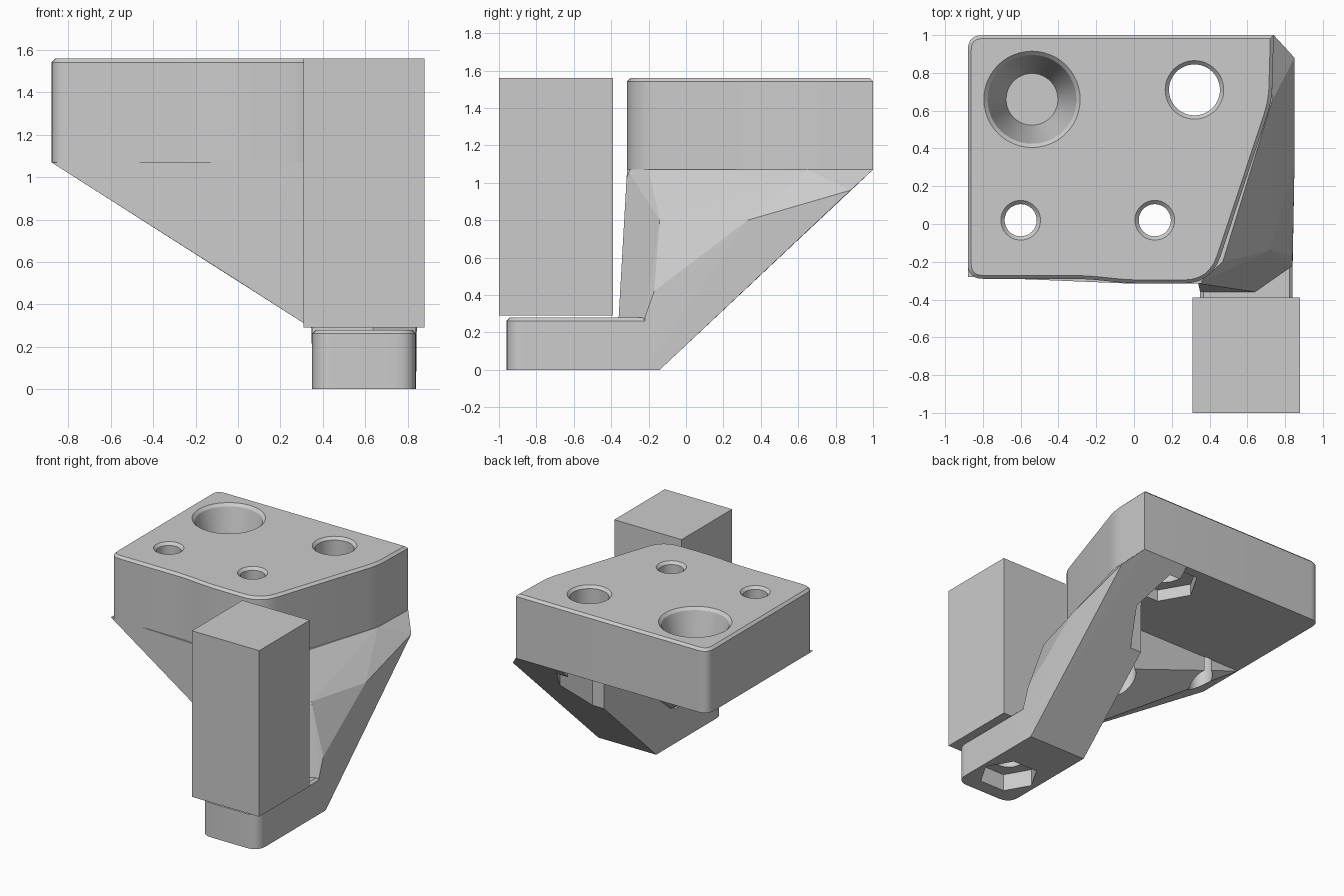
import bpy, bmesh, math
from mathutils import Vector

cube = bpy.data.objects.get("Cube")
if cube:
    bpy.data.objects.remove(cube, do_unlink=True)

grey = bpy.data.materials.new("plain_grey")
grey.use_nodes = True
colour = (0.6, 0.6, 0.6, 1)
grey.diffuse_color = colour
grey.node_tree.nodes["Principled BSDF"].inputs["Base Color"].default_value = colour


def finish(name, bm):
    bmesh.ops.recalc_face_normals(bm, faces=bm.faces)
    mesh = bpy.data.meshes.new(name)
    bm.to_mesh(mesh)
    bm.free()
    mesh.materials.append(grey)
    obj = bpy.data.objects.new(name, mesh)
    bpy.context.collection.objects.link(obj)
    return obj


def hull(name, points):
    bm = bmesh.new()
    for p in points:
        bm.verts.new(p)
    bmesh.ops.convex_hull(bm, input=bm.verts)
    for v in [v for v in bm.verts if not v.link_faces]:
        bm.verts.remove(v)
    bmesh.ops.dissolve_limit(bm, angle_limit=0.01, verts=bm.verts, edges=bm.edges)
    return finish(name, bm)


def rounded(corners, steps=6):
    """Outline from (x, y, cut) corners, each softened by a quadratic arc."""
    out = []
    for i, (x, y, r) in enumerate(corners):
        p = Vector((x, y))
        if not r:
            out.append(p)
            continue
        a = p + (Vector(corners[i - 1][:2]) - p).normalized() * r
        b = p + (Vector(corners[(i + 1) % len(corners)][:2]) - p).normalized() * r
        for k in range(steps + 1):
            t = k / steps
            out.append(a * (1 - t) ** 2 + p * 2 * t * (1 - t) + b * t * t)
    return out


def slab(name, outline, z0, z1, chamfer):
    bm = bmesh.new()
    base = bm.faces.new([bm.verts.new((p.x, p.y, z0)) for p in outline])
    res = bmesh.ops.extrude_face_region(bm, geom=[base], use_keep_orig=True)
    top = [g for g in res["geom"] if isinstance(g, bmesh.types.BMVert)]
    bmesh.ops.translate(bm, verts=top, vec=(0, 0, z1 - z0))
    bmesh.ops.recalc_face_normals(bm, faces=bm.faces)
    rim = [e for e in bm.edges if all(v.co.z > z1 - 1e-4 for v in e.verts)]
    bmesh.ops.bevel(bm, geom=rim, offset=chamfer, segments=1, affect='EDGES')
    return finish(name, bm)


def lathe(x, y, profile, sides=48):
    """Closed solid of revolution from (radius, z) pairs, used as a cutter."""
    bm = bmesh.new()
    rings = []
    for r, z in profile:
        angles = [2 * math.pi * k / sides for k in range(sides)]
        rings.append([bm.verts.new((x + r * math.cos(a), y + r * math.sin(a), z))
                      for a in angles])
    for lo, hi in zip(rings, rings[1:]):
        for k in range(sides):
            n = (k + 1) % sides
            bm.faces.new((lo[k], lo[n], hi[n], hi[k]))
    bm.faces.new(rings[0])
    bm.faces.new(rings[-1])
    obj = finish("cutter", bm)
    obj.hide_render = True
    return obj


def cut(obj, cutters):
    bpy.context.view_layer.objects.active = obj
    for c in cutters:
        mod = obj.modifiers.new("cut", 'BOOLEAN')
        mod.operation = 'DIFFERENCE'
        mod.solver = 'EXACT'
        mod.object = c
        bpy.ops.object.modifier_apply(modifier=mod.name)


TOP, UNDER = 1.56, 1.07

# Mounting plate
plate = slab("mounting_plate", rounded([
    (-.88, -.29, .08), (-.25, -.29, .1), (-.03, -.315, .1), (.41, -.315, .15),
    (.73, .65, .08), (.74, 1, 0), (-.88, 1, .08)]), UNDER, TOP, .018)

# Tapered front gusset
gusset = hull("front_gusset", [
    (-.88, -.28, UNDER), (-.25, -.29, UNDER), (-.03, -.315, UNDER), (.36, -.315, UNDER),
    (-.88, .1, UNDER), (.36, .1, UNDER), (.36, .1, .63),
    (-.03, -.315, .53), (-.25, -.29, .67), (.36, -.315, .28)])

# Diagonal arm joining the plate to the foot
arm = hull("diagonal_arm", [
    (.35, -.14, 0), (.84, -.14, 0), (.35, -.36, 0), (.84, -.22, 0),
    (.35, -.36, .28), (.64, -.36, .28), (.84, -.22, .28), (.84, -.17, .42),
    (.72, -.14, .8), (.85, .33, .8), (.85, .88, .96), (.74, 1, UNDER),
    (.35, 1, UNDER), (.73, .65, UNDER), (.47, -.2, UNDER), (.34, -.315, UNDER)])

# Foot
foot = slab("foot", rounded([
    (.35, -.96, .1), (.84, -.96, .1), (.84, -.14, 0), (.35, -.14, 0)]), 0, .28, .018)

# Clamp block standing over the foot
hull("clamp_block", [(x, y, z) for x in (.31, .88) for y in (-1, -.39) for z in (.29, TOP)])


# Holes with chamfered rims
def bore(x, y, r):
    return lathe(x, y, [(r, -.2), (r, TOP - .02), (r + .02, TOP), (r + .02, TOP + .1)])


small_left = bore(.11, .02, .085)
small_right = bore(-.6, .02, .085)
large = bore(.32, .71, .135)
well = lathe(-.54, .66, [(.137, 1.15), (.235, TOP - .02), (.255, TOP), (.255, TOP + .1)])
plate_nut = lathe(.32, .71, [(.25, -.2), (.25, 1.16)], 6)
foot_nut = lathe(.6, -.67, [(.21, -.1), (.21, .13)], 6)
foot_bore = lathe(.6, -.67, [(.1, -.1), (.1, .4)], 32)

cut(plate, [small_left, small_right, large, well, plate_nut])
cut(gusset, [small_left, small_right])
cut(arm, [plate_nut])
cut(foot, [foot_nut, foot_bore])
for c in (small_left, small_right, large, well, plate_nut, foot_nut, foot_bore):
    bpy.data.objects.remove(c, do_unlink=True)

# Smooth the round walls, keep hard edges
bpy.ops.object.select_all(action='DESELECT')
for obj in (plate, foot, gusset):
    obj.select_set(True)
    bpy.context.view_layer.objects.active = obj
bpy.ops.object.shade_smooth_by_angle(angle=math.radians(25))
